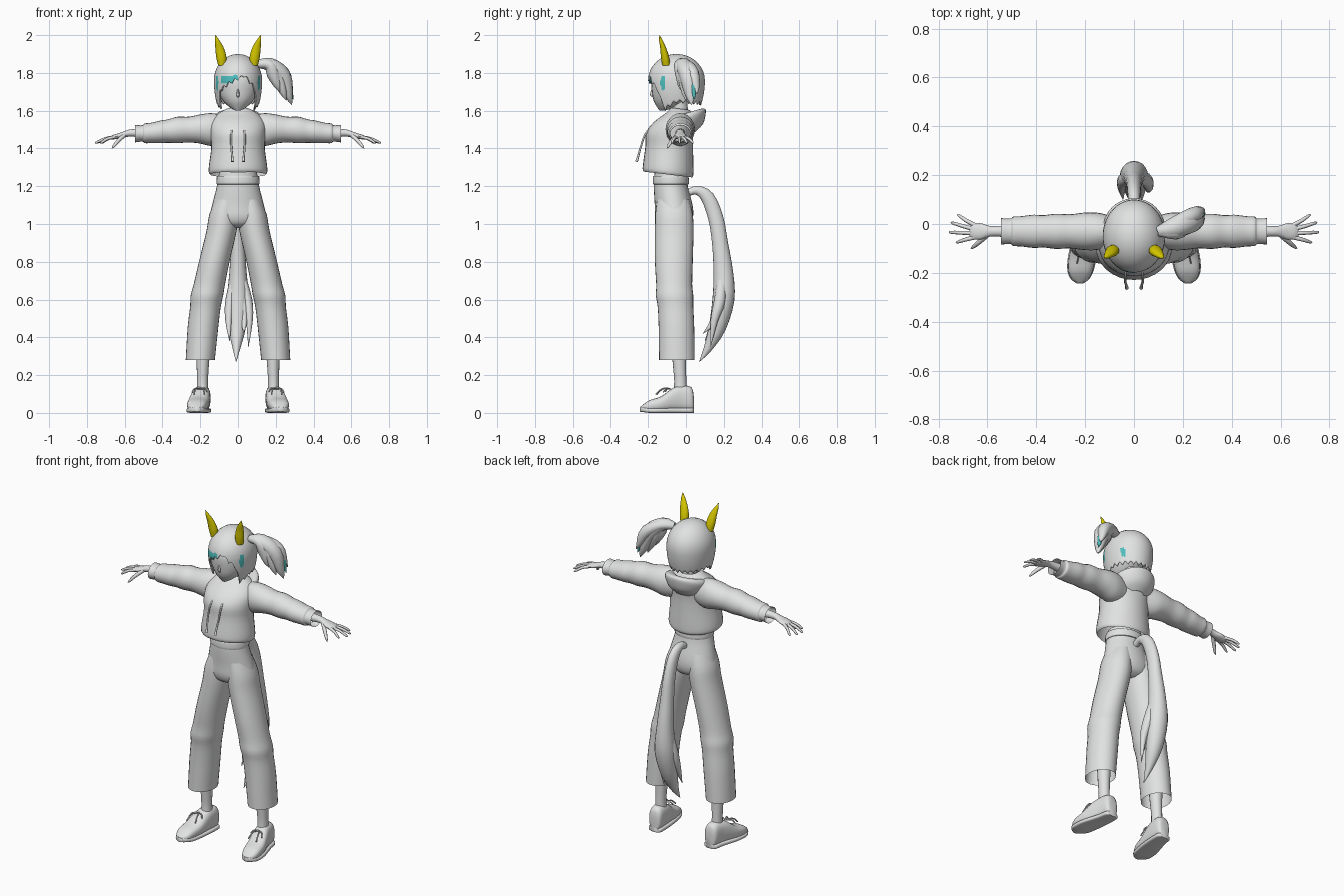
import bpy, bmesh, math
from mathutils import Vector


def material(name, rgb):
    m = bpy.data.materials.new(name)
    m.diffuse_color = (*rgb, 1)
    return m


GREY = material("soft_grey", (0.75, 0.76, 0.755))
YELLOW = material("ear_yellow", (0.72, 0.62, 0.0))
TEAL = material("streak_teal", (0.08, 0.52, 0.52))
X, Y, Z = Vector((1, 0, 0)), Vector((0, 1, 0)), Vector((0, 0, 1))
PLANES = {"Z": (X, Y), "X": (Y, Z), "Y": (X, Z)}


def finish(name, bm, mats, angle=50):
    bmesh.ops.recalc_face_normals(bm, faces=bm.faces)
    me = bpy.data.meshes.new(name)
    bm.to_mesh(me)
    bm.free()
    ob = bpy.data.objects.new(name, me)
    bpy.context.collection.objects.link(ob)
    for m in mats:
        me.materials.append(m)
    bpy.ops.object.select_all(action="DESELECT")
    ob.select_set(True)
    bpy.context.view_layer.objects.active = ob
    bpy.ops.object.shade_smooth_by_angle(angle=math.radians(angle))
    return ob


def spline(rows, n):
    """Catmull-Rom through rows of numbers."""
    out = []
    for i in range(len(rows) - 1):
        p0, p1, p2, p3 = (rows[min(max(k, 0), len(rows) - 1)] for k in range(i - 1, i + 3))
        for s in range(n):
            t = s / n
            out.append([0.5 * (2 * b + (c - a) * t + (2 * a - 5 * b + 4 * c - d) * t * t
                               + (3 * b - a - 3 * c + d) * t ** 3)
                        for a, b, c, d in zip(p0, p1, p2, p3)])
    return out + [list(rows[-1])]


def loft(name, rings, mat=GREY, axis="Z", side=X, seg=24, cap=True, tilt=0, n=3, p=1, sx=1):
    """Skin over rings (x, y, z, half_a, half_b); axis P follows the path."""
    rows = spline(rings, n)
    bm = bmesh.new()
    loops = []
    for i, (x, y, z, ra, rb) in enumerate(rows):
        if axis == "P":
            t = (Vector(rows[min(i + 1, len(rows) - 1)][:3]) - Vector(rows[max(i - 1, 0)][:3])).normalized()
            a = (side - t * side.dot(t)).normalized()
            b = t.cross(a)
        else:
            a, b = PLANES[axis]
        ra, rb = max(ra, 0.001), max(rb, 0.001)
        loop = []
        for k in range(seg):
            w = 2 * math.pi * k / seg
            c, s = math.cos(w), math.sin(w)
            c, s = math.copysign(abs(c) ** p, c), math.copysign(abs(s) ** p, s)
            v = Vector((x, y, z)) + a * ra * c + b * rb * s
            v.z += tilt * (v.y - y)
            v.x *= sx
            loop.append(bm.verts.new(v))
        loops.append(loop)
    for u, v in zip(loops, loops[1:]):
        for k in range(seg):
            bm.faces.new((u[k], u[(k + 1) % seg], v[(k + 1) % seg], v[k]))
    if cap:
        bm.faces.new(loops[0])
        bm.faces.new(loops[-1])
    return finish(name, bm, [mat])


def pair(name, rings, **kw):
    loft("left_" + name, rings, **kw)
    loft("right_" + name, rings, sx=-1, **kw)


def column(rows):
    """Centred rings from (z, y, half_x, half_y)."""
    return [(0, y, z, a, b) for z, y, a, b in rows]


# face and neck
loft("face", column([(1.60, -.128, .012, .012), (1.615, -.108, .04, .042), (1.65, -.088, .078, .082),
                     (1.70, -.072, .105, .108), (1.77, -.06, .115, .122), (1.85, -.055, .085, .095)]))
loft("nose", column([(1.67, -.17, .005, .006), (1.685, -.18, .008, .01), (1.72, -.175, .004, .005)]), seg=8)
loft("neck", column([(1.52, -.03, .05, .048), (1.58, -.03, .042, .042), (1.68, -.04, .045, .045)]))

# hair cap with a jagged lower edge
EDGE = [(-180, 1.65), (-90, 1.66), (-62, 1.62), (-50, 1.72), (-20, 1.76), (5, 1.785), (15, 1.80),
        (45, 1.73), (60, 1.62), (90, 1.66), (180, 1.65)]


def hair_edge(a):
    for (a0, z0), (a1, z1) in zip(EDGE, EDGE[1:]):
        if a <= a1:
            z = z0 + (z1 - z0) * (a - a0) / (a1 - a0)
            break
    return z - 0.022 * abs(((a / 15) % 1) * 2 - 1)


bm = bmesh.new()
top = bm.verts.new((0, -.05, 1.90))
COLS, ROWS = 120, 18
grid = []
for i in range(COLS):
    deg = -180 + 360 * i / COLS
    a, low = math.radians(deg), hair_edge(deg)
    col = []
    for j in range(1, ROWS + 1):
        if j <= 9:  # dome
            f = j / 9 * math.acos(max(0, (low - 1.76) / .14))
            z, r = 1.76 + .14 * math.cos(f), math.sin(f)
        else:       # hanging part
            start = max(low, 1.76)
            z = start + (low - start) * (j - 9) / (ROWS - 9) - (j - 9) * 1e-5
            d = 1.76 - z
            r = math.sqrt(1 - (d / .14) ** 2) if d < 0 else 1 - 8 * d * d
        col.append(bm.verts.new((.128 * r * math.sin(a), -.05 - .15 * r * math.cos(a), z)))
    grid.append(col)
for i in range(COLS):
    u, v = grid[i], grid[(i + 1) % COLS]
    bm.faces.new((top, u[0], v[0]))
    for j in range(ROWS - 1):
        bm.faces.new((u[j], u[j + 1], v[j + 1], v[j]))
for f in bm.faces:  # teal streaks in the fringe and sides
    c = f.calc_center_median()
    fringe = c.y < -.14 and -.09 < c.x < 0 and 1.745 < c.z < 1.785
    sides = abs(c.x) > .105 and -.135 < c.y < -.11 and 1.71 < c.z < 1.775
    back = c.x > .08 and .02 < c.y < .04 and 1.68 < c.z < 1.73
    f.material_index = int(fringe or sides or back)
hair = finish("hair_cap", bm, [GREY, TEAL])
mod = hair.modifiers.new("thickness", "SOLIDIFY")
mod.thickness = 0.008

# pointed ears
pair("ear", [(.085, -.105, 1.84, .02, .02), (.088, -.11, 1.88, .027, .022), (.097, -.12, 1.93, .023, .016),
             (.11, -.132, 1.97, .013, .01), (.12, -.14, 2.0, .001, .001)], mat=YELLOW, seg=16)

# side ponytail made of overlapping locks
for i, (ex, ey, ez, mx, my, mz, r, m) in enumerate([
        (.285, .03, 1.63, .235, .01, 1.785, .045, GREY), (.29, .06, 1.69, .24, .035, 1.80, .034, GREY),
        (.22, -.02, 1.70, .19, -.02, 1.79, .036, GREY), (.255, 0, 1.655, .21, -.005, 1.78, .038, GREY),
        (.293, .045, 1.66, .262, .036, 1.75, .018, TEAL)]):
    s = r / .045
    loft(f"ponytail_lock_{i}", [(.10, -.03, 1.845, .02, .02), (.165, -.02 + my / 2, 1.845, .042 * s, .036 * s),
                                (mx, my, mz, r, r), ((mx + 2 * ex) / 3, (my + 2 * ey) / 3, (mz + 2 * ez) / 3,
                                                     r * .6, r * .5), (ex, ey, ez, .001, .001)],
         mat=m, axis="P", side=Y, seg=12)

# hoodie
loft("hoodie_body", column([(1.262, -.095, .148, .128), (1.275, -.095, .155, .134), (1.31, -.093, .154, .133),
                            (1.40, -.088, .142, .126), (1.47, -.086, .145, .124), (1.53, -.062, .145, .105),
                            (1.58, -.032, .11, .072), (1.61, -.03, .06, .05)]), seg=32, cap=False, tilt=-.12)
loft("hood", column([(1.47, -.01, .06, .06), (1.50, -.01, .10, .10), (1.545, -.018, .125, .122),
                     (1.572, -.02, .122, .122), (1.58, -.022, .10, .10), (1.57, -.025, .07, .07),
                     (1.54, -.03, .05, .05)]), seg=32, cap=False, tilt=.3)
pair("sleeve", [(.07, -.03, 1.50, .055, .075), (.14, -.03, 1.50, .075, .087), (.20, -.03, 1.503, .077, .077),
                (.26, -.03, 1.50, .07, .068), (.32, -.03, 1.498, .072, .07), (.37, -.03, 1.492, .066, .062),
                (.41, -.03, 1.488, .068, .06), (.46, -.03, 1.482, .062, .054), (.495, -.03, 1.48, .06, .052),
                (.505, -.03, 1.48, .052, .043), (.545, -.03, 1.478, .054, .046)], axis="X", cap=False)
pair("drawstring", [(.022, -.13, 1.535, .005, .005), (.035, -.205, 1.49, .005, .005),
                    (.036, -.235, 1.42, .005, .005), (.03, -.255, 1.35, .006, .006),
                    (.03, -.262, 1.33, .008, .008)], axis="P", seg=8)

# hands
pair("palm", [(.50, -.03, 1.482, .026, .024), (.57, -.03, 1.482, .021, .019), (.60, -.03, 1.475, .024, .017),
              (.63, -.03, 1.467, .034, .014), (.66, -.03, 1.46, .032, .012), (.674, -.03, 1.457, .02, .006)],
     axis="X", seg=16)
for finger, by, tx, ty in [("little_finger", -.006, .725, .035), ("ring_finger", -.022, .75, .004),
                           ("middle_finger", -.038, .757, -.034), ("index_finger", -.054, .73, -.074)]:
    pair(finger, [(.65, by, 1.461, .009, .009), ((.65 + tx) / 2, (by + ty) / 2, 1.452, .008, .008),
                  (tx - .008, ty, 1.432, .006, .006), (tx, ty, 1.428, .001, .001)], axis="P", side=Y, seg=8)
pair("thumb", [(.60, -.045, 1.472, .011, .011), (.635, -.075, 1.44, .01, .01), (.658, -.094, 1.412, .007, .007),
               (.668, -.10, 1.40, .001, .001)], axis="P", side=Y, seg=8)

# trousers
loft("trouser_hips", column([(1.275, -.08, .10, .085), (1.20, -.08, .112, .09), (1.10, -.065, .137, .10),
                             (1.04, -.063, .147, .101), (1.0, -.062, .12, .085), (.98, -.06, .07, .05)]), seg=32)
loft("waistband", column([(1.255, -.08, .107, .09), (1.25, -.08, .112, .094), (1.215, -.08, .114, .096),
                          (1.21, -.08, .109, .09)]), seg=32)
pair("trouser_leg", [(.06, -.068, 1.13, .06, .085), (.075, -.063, 1.05, .077, .099), (.088, -.062, .96, .08, .102),
                     (.126, -.064, .80, .081, .10), (.152, -.062, .68, .083, .095), (.165, -.06, .62, .086, .099),
                     (.173, -.055, .56, .081, .094), (.186, -.05, .45, .081, .094), (.20, -.048, .28, .077, .094)],
     seg=28, cap=False)
pair("shin", [(.18, -.04, .50, .045, .045), (.186, -.035, .28, .034, .036), (.188, -.03, .17, .029, .032),
              (.188, -.03, .10, .032, .036)], seg=16)

# shoes: (y, centre x, half width, top height)
SHOE = [(.042, .186, .02, .08), (.03, .186, .038, .135), (-.02, .19, .044, .145), (-.07, .199, .05, .132),
        (-.13, .211, .055, .088), (-.19, .219, .05, .068), (-.225, .221, .034, .045), (-.243, .221, .01, .03)]
pair("shoe", [(x, y, (h + .008) / 2, r, (h - .008) / 2) for y, x, r, h in SHOE], axis="Y", p=.75)
pair("sole", [(x, y, .013 + max(0, -y - .19) * .12, r + .004, .013) for y, x, r, h in SHOE], axis="Y", p=.5)
for k, (dx, dy) in enumerate([(-.04, .0), (.04, -.01), (-.025, -.045), (.03, -.05)]):
    pair(f"lace_{k}", [(.203, -.085, .128, .004, .004), (.203 + dx * .7, -.10 + dy * .5, .128, .004, .004),
                       (.203 + dx, -.11 + dy, .112 + dy * .3, .004, .004)], axis="P", side=Z, seg=6)

# long tail with split tips
loft("tail", [(0, .01, 1.165, .018, .018), (0, .06, 1.178, .022, .024), (0, .115, 1.14, .026, .036),
              (0, .158, 1.03, .03, .04), (0, .18, .90, .036, .042), (0, .198, .74, .046, .052),
              (0, .198, .60, .058, .058), (-.005, .165, .45, .046, .045), (-.008, .115, .34, .02, .022),
              (-.01, .07, .27, .001, .001)], axis="P", seg=20)
for i, (ex, ey, ez) in enumerate([(-.045, .10, .38), (.055, .13, .35), (.03, .09, .42)]):
    loft(f"tail_tip_{i}", [(ex * .3, .19, .75, .015, .02), (ex * .9, .18, .60, .026, .03),
                           (ex * 1.1, .15, .49, .018, .02), (ex, ey, ez, .001, .001)], axis="P", seg=12)
